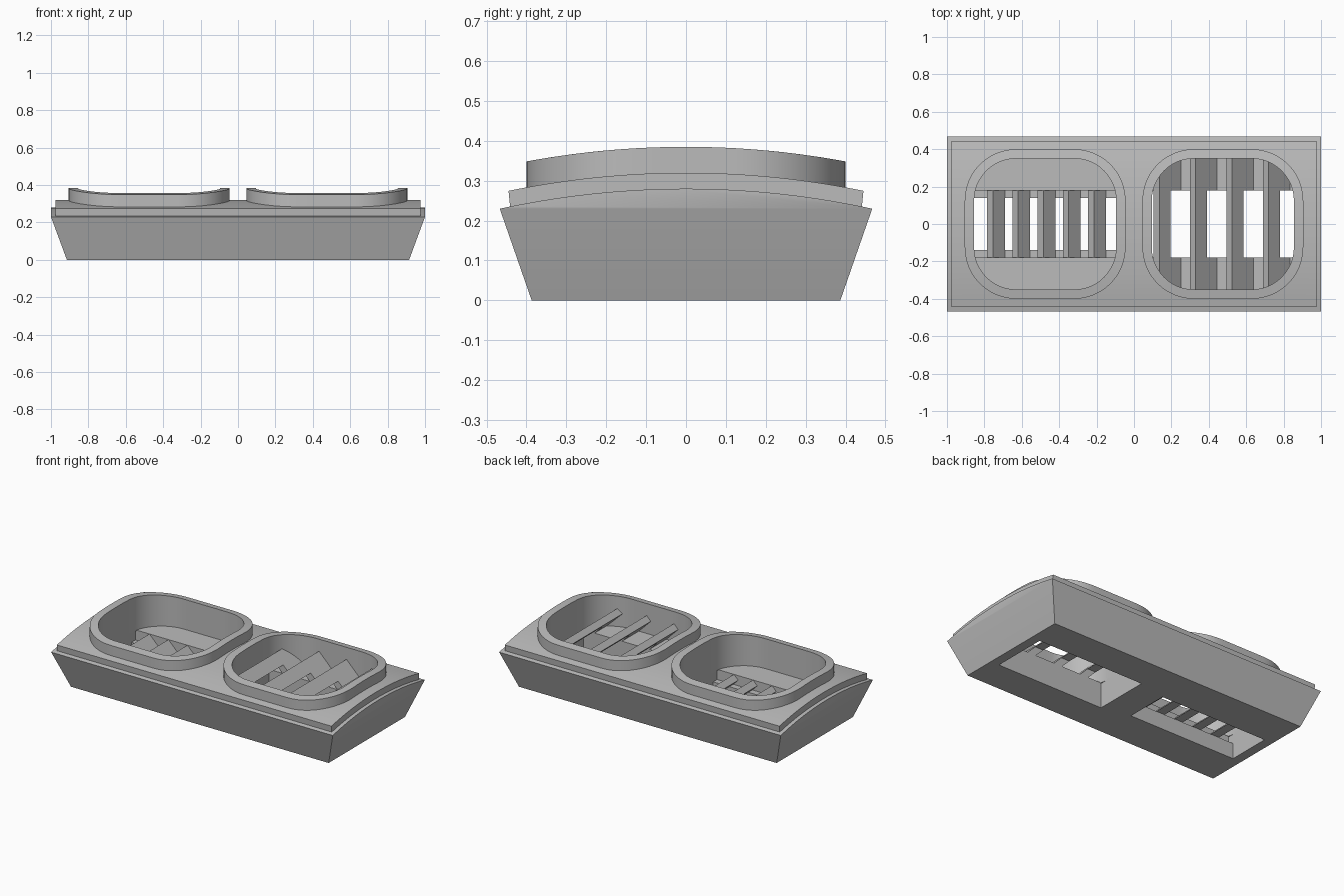
import bpy, bmesh, math
from mathutils import Vector

if "Cube" in bpy.data.objects:
    bpy.data.objects.remove(bpy.data.objects["Cube"], do_unlink=True)

grey = bpy.data.materials.new("plain_grey")
grey.use_nodes = True
grey.diffuse_color = (0.5, 0.5, 0.5, 1)
grey.node_tree.nodes["Principled BSDF"].inputs["Base Color"].default_value = (0.5, 0.5, 0.5, 1)

FLOOR = 0.165      # level of the well floors
CENTRE = 0.475     # x distance of each well
parts = []


def finish(name, bm):
    bmesh.ops.recalc_face_normals(bm, faces=bm.faces)
    mesh = bpy.data.meshes.new(name)
    bm.to_mesh(mesh)
    bm.free()
    mesh.materials.append(grey)
    ob = bpy.data.objects.new(name, mesh)
    bpy.context.collection.objects.link(ob)
    parts.append(ob)
    return ob


def boolean(ob, cutter, operation="DIFFERENCE"):
    """Apply a boolean and discard the cutter."""
    mod = ob.modifiers.new("cut", "BOOLEAN")
    mod.operation, mod.object, mod.solver = operation, cutter, "EXACT"
    bpy.context.view_layer.update()
    mesh = bpy.data.meshes.new_from_object(ob.evaluated_get(bpy.context.evaluated_depsgraph_get()))
    ob.modifiers.clear()
    ob.data = mesh
    parts.remove(cutter)
    bpy.data.objects.remove(cutter, do_unlink=True)


def prism(name, points, direction):
    """Extrude a closed outline along a vector."""
    bm = bmesh.new()
    face = bm.faces.new([bm.verts.new(p) for p in points])
    out = bmesh.ops.extrude_face_region(bm, geom=[face])
    verts = [g for g in out["geom"] if isinstance(g, bmesh.types.BMVert)]
    bmesh.ops.translate(bm, verts=verts, vec=Vector(direction))
    return finish(name, bm)


def box(name, x0, x1, y, z0, z1):
    outline = [(x0, -y, z0), (x1, -y, z0), (x1, y, z0), (x0, y, z0)]
    return prism(name, outline, (0, 0, z1 - z0))


def arch(y, top, radius=2.2):
    return top - radius + math.sqrt(radius * radius - y * y)


def arched_block(name, x, y, top, x_low, y_low, z_low, steps=32):
    """Block with a barrel top and tapering walls."""
    bm = bmesh.new()
    arcs, feet = [], []
    for s in (-1, 1):
        ys = [y * (2 * i / steps - 1) for i in range(steps + 1)]
        arcs.append([bm.verts.new((s * x, v, arch(v, top))) for v in ys])
        feet.append([bm.verts.new((s * x_low, t * y_low, z_low)) for t in (-1, 1)])
    for arc, foot in zip(arcs, feet):
        bm.faces.new(arc)
        bm.faces.new((foot[0], foot[1], arc[-1], arc[0]))
    for i in range(steps):
        bm.faces.new((arcs[0][i], arcs[1][i], arcs[1][i + 1], arcs[0][i + 1]))
    for k, e in ((0, 0), (1, -1)):
        bm.faces.new((feet[0][k], feet[1][k], arcs[1][e], arcs[0][e]))
    bm.faces.new((feet[0][0], feet[1][0], feet[1][1], feet[0][1]))
    return finish(name, bm)


def oval(cx, grow, z, corner=12, straight=6):
    """Rounded rectangle outline, grown outward from the well wall."""
    hx, hy, r = 0.38 + grow, 0.35 + grow, 0.225 + grow
    corners = []
    for k, (sx, sy) in enumerate(((1, 1), (-1, 1), (-1, -1), (1, -1))):
        for i in range(corner + 1):
            a = math.pi / 2 * (k + i / corner)
            corners.append(Vector((cx + sx * (hx - r) + r * math.cos(a),
                                   sy * (hy - r) + r * math.sin(a), z)))
    pts = []
    for i, p in enumerate(corners):
        pts.append(p)
        if i % (corner + 1) == corner:
            q = corners[(i + 1) % len(corners)]
            pts += [p.lerp(q, j / straight) for j in range(1, straight)]
    return pts


def rim(name, cx):
    """Collar around a well, its inside lining the well."""
    bm = bmesh.new()
    loops = []
    for grow, is_top in ((0, False), (0, True), (0.05, True), (0.05, False)):
        pts = oval(cx, grow, FLOOR - 0.005)
        loops.append([bm.verts.new((p.x, p.y, arch(p.y, 0.385) if is_top else p.z)) for p in pts])
    n = len(loops[0])
    for a, b in zip(loops, loops[1:] + loops[:1]):
        for i in range(n):
            j = (i + 1) % n
            bm.faces.new((a[i], a[j], b[j], b[i]))
    return finish(name, bm)


def slat(name, x, top, drop, half):
    """Plate tilted at 45 degrees with a level foot."""
    t, low = 0.03, top - drop
    outline = [(x, -half, top), (x + drop, -half, low),
               (x + drop - 2 * t, -half, low), (x - t, -half, top - t)]
    return prism(name, outline, (0, 2 * half, 0))


# Housing and the raised top plate
base = arched_block("base_housing", 1, 0.467, 0.28, 0.915, 0.387, 0)
plate = arched_block("top_plate", 0.975, 0.445, 0.32, 0.975, 0.44, 0.225)

# Two wells with their collars
for side, s in (("left", 1), ("right", -1)):
    for ob in (base, plate):
        boolean(ob, prism("well_cutter", oval(s * CENTRE, 0.02, FLOOR), (0, 0, 0.4)))
    rim(side + "_rim", s * CENTRE)

# Slots through the floor, the right one stepped
x0, x1 = CENTRE - 0.38, CENTRE + 0.38
boolean(base, box("slot_cutter", x0, x1, 0.18, -0.1, 0.2))
boolean(base, box("slot_cutter", -x1, -x0, 0.14, -0.1, 0.2))
boolean(base, box("slot_cutter", -x1, -x0, 0.18, 0.1, 0.2))

# Large slats across the left well, notched over the slot
for i in range(4):
    s = slat(f"large_slat_{i + 1}", 0.135 + 0.195 * i, 0.28, 0.115, 0.4)
    boolean(s, prism("trim", oval(CENTRE, 0.01, 0.1), (0, 0, 0.3)), "INTERSECT")
    boolean(s, box("notch", 0, 1, 0.18, 0.1, 0.22))

# Small slats within the right slot
for i in range(5):
    slat(f"small_slat_{i + 1}", -0.755 + 0.135 * i, FLOOR, 0.065, 0.18)

# Smooth the curved walls, keeping edges sharp
bpy.ops.object.select_all(action="DESELECT")
for ob in parts:
    ob.select_set(True)
bpy.context.view_layer.objects.active = base
bpy.ops.object.shade_smooth_by_angle(angle=math.radians(30))
